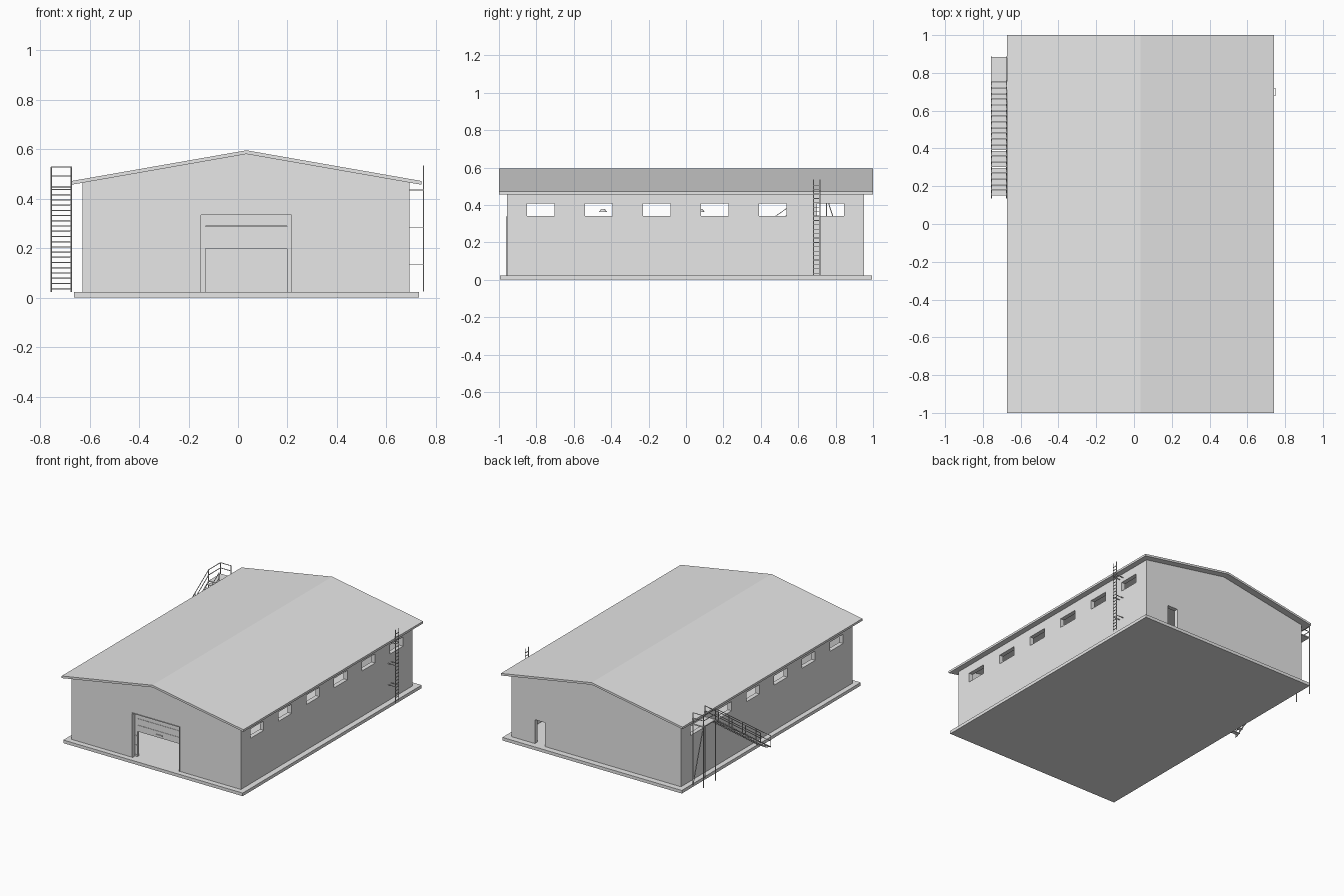
import bpy, bmesh, math
from mathutils import Vector

if "Cube" in bpy.data.objects:
    bpy.data.objects.remove(bpy.data.objects["Cube"])

gray = bpy.data.materials.new("plain_gray")
gray.diffuse_color = (0.8, 0.8, 0.8, 1)
gray.use_nodes = True
gray.node_tree.nodes["Principled BSDF"].inputs["Base Color"].default_value = gray.diffuse_color


def finish(name, bm):
    bmesh.ops.recalc_face_normals(bm, faces=bm.faces[:])
    me = bpy.data.meshes.new(name)
    bm.to_mesh(me)
    bm.free()
    me.materials.append(gray)
    ob = bpy.data.objects.new(name, me)
    bpy.context.collection.objects.link(ob)
    return ob


def add_box(bm, x0, x1, y0, y1, z0, z1):
    vs = bmesh.ops.create_cube(bm, size=1)["verts"]
    for v in vs:
        v.co = Vector(((x0 + x1) / 2 + v.co.x * (x1 - x0),
                       (y0 + y1) / 2 + v.co.y * (y1 - y0),
                       (z0 + z1) / 2 + v.co.z * (z1 - z0)))


def boxes(name, items):
    bm = bmesh.new()
    for it in items:
        add_box(bm, *it)
    return finish(name, bm)


def bars(name, segments, r=0.0025):
    """Thin square bars running between pairs of points."""
    bm = bmesh.new()
    for a, b in segments:
        a, b = Vector(a), Vector(b)
        d = b - a
        vs = bmesh.ops.create_cube(bm, size=1)["verts"]
        # keep the bar's side faces parallel to the building's axes
        up = Vector((1, 0, 0)) if abs(d.normalized().x) < 0.9 else Vector((0, 1, 0))
        side = d.normalized().cross(up).normalized()
        for v in vs:
            v.co = (a + b) / 2 + d * v.co.z + up * v.co.x * 2 * r + side * v.co.y * 2 * r
    return finish(name, bm)


def extrude_profile(name, pts, y0, y1):
    """Extrude an x-z outline along y."""
    bm = bmesh.new()
    f = bm.faces.new([bm.verts.new((x, y0, z)) for x, z in pts])
    new = bmesh.ops.extrude_face_region(bm, geom=[f])["geom"]
    bmesh.ops.translate(bm, vec=(0, y1 - y0, 0),
                        verts=[g for g in new if isinstance(g, bmesh.types.BMVert)])
    return finish(name, bm)


def cut(target, cutter):
    m = target.modifiers.new("cut", "BOOLEAN")
    m.operation, m.solver, m.object = "DIFFERENCE", "EXACT", cutter
    bpy.context.view_layer.objects.active = target
    bpy.ops.object.modifier_apply(modifier=m.name)
    bpy.data.objects.remove(cutter)


CX = 0.034                     # ridge line
WX0, WX1 = -0.628, 0.693       # walls
WY0, WY1 = -0.957, 0.953
FLOOR, T = 0.022, 0.03

# Foundation slab and roof
boxes("foundation_slab", [(-0.664, 0.733, -0.995, 0.995, 0, FLOOR)])
extrude_profile("roof", [(-0.673, 0.457), (CX, 0.581), (0.742, 0.457),
                         (0.742, 0.472), (CX, 0.596), (-0.673, 0.472)], -1, 1)

# Walls: gabled block, hollowed, with windows and doorways cut through
walls = extrude_profile("walls", [(WX0, FLOOR), (WX1, FLOOR), (WX1, 0.468),
                                  (CX, 0.584), (WX0, 0.468)], WY0, WY1)
cut(walls, boxes("hollow", [(WX0 + T, WX1 - T, WY0 + T, WY1 - T, -0.1, 0.8)]))
cut(walls, boxes("window_cutter", [(-0.9, 0.9, y - 0.073, y + 0.073, 0.342, 0.407)
                                   for y in (-0.777 + 0.31 * i for i in range(6))]))
DX0, DX1, DZ = -0.150, 0.216, 0.334
cut(walls, boxes("gate_cutter", [(DX0, DX1, -1.1, -0.9, -0.1, DZ)]))
cut(walls, boxes("back_door_cutter", [(0.43, 0.51, 0.9, 1.1, -0.1, 0.19)]))

# Large front gate: half-raised sections, rails, trim
gy = WY0 + T
boxes("gate_sections", [(DX0 - 0.005, DX1 + 0.005, gy, gy + 0.008, 0.198 + i * 0.046, 0.2425 + i * 0.046)
                        for i in range(3)]
      + [(DX0, DX1, gy + 0.012 + i * 0.046, gy + 0.056 + i * 0.046, 0.325, 0.333) for i in range(3)])
boxes("gate_handle", [(0.01, 0.06, gy - 0.006, gy, 0.212, 0.220)])
rails, brackets = [], []
for x, s in ((DX0, 1), (DX1, -1)):
    a, b = sorted((x, x + s * 0.018))
    rails.append((a, b, gy - 0.004, gy + 0.012, FLOOR, DZ - 0.005))
    for z in (0.03, 0.1, 0.165):
        brackets.append((a, b, gy - 0.008, gy - 0.004, z, z + 0.006))
boxes("gate_rails", rails)
boxes("gate_brackets", brackets)
boxes("gate_trim", [(DX0 - 0.003, DX0, WY0 - 0.006, WY0 + 0.01, FLOOR, DZ),
                    (DX1, DX1 + 0.003, WY0 - 0.006, WY0 + 0.01, FLOOR, DZ),
                    (DX0 - 0.003, DX1 + 0.003, WY0 - 0.006, WY0 + 0.01, DZ, DZ + 0.003)])

# Hanging lamps inside
bm = bmesh.new()
for y in (-0.444, 0.078, 0.60):
    for r1, r2, h, z in ((0.024, 0.008, 0.018, 0.37), (0.001, 0.001, 0.2, 0.479)):
        vs = bmesh.ops.create_cone(bm, cap_ends=True, segments=12,
                                   radius1=r1, radius2=r2, depth=h)["verts"]
        bmesh.ops.translate(bm, vec=(CX, y, z), verts=vs)
finish("ceiling_lamps", bm)

# Roof ladder on the right wall
LX, LY = 0.75, (0.682, 0.716)
seg = [((LX, y, 0.025), (LX, y, 0.535)) for y in LY]
seg += [((LX, LY[0], 0.035 + i * 0.0235), (LX, LY[1], 0.035 + i * 0.0235)) for i in range(21)]
seg += [((WX1 - 0.005, y, z), (LX, y, z)) for y in LY for z in (0.133, 0.283, 0.436)]
bars("wall_ladder", seg, 0.0018)

# Outside staircase on the left wall
SX0, SX1 = -0.755, -0.674
Y0, Y1, Y2, ZP = 0.15, 0.752, 0.883, 0.452
N = 20
rise, run = (ZP - 0.03) / N, (Y1 - Y0) / N
boxes("stair_treads", [(SX0, SX1, Y0 + i * run, Y0 + i * run + 0.027,
                        0.034 + i * rise, 0.039 + i * rise) for i in range(N)])
boxes("stair_platform", [(SX0, SX1, Y1, Y2, ZP - 0.008, ZP)])
stringers, handrails, posts = [], [], []
for x in (SX0, SX1):
    stringers.append(((x, Y0 - 0.01, 0.027), (x, Y1, ZP - 0.005)))
    for h in (0.04, 0.077):
        handrails.append(((x, Y0 - 0.015, 0.025 + h), (x, Y1, ZP + h)))
    handrails.append(((x, Y0 - 0.015, 0.022), (x, Y0 - 0.015, 0.102)))
    for f in (0.25, 0.5, 0.75):
        y, z = Y0 + f * (Y1 - Y0), 0.03 + f * (ZP - 0.03)
        handrails.append(((x, y, z), (x, y, z + 0.077)))
    for y in (Y1, Y2):
        posts.append(((x, y, 0.022), (x, y, ZP + 0.077)))
for h in (0.04, 0.077):
    handrails.append(((SX0, Y1, ZP + h), (SX0, Y2, ZP + h)))
    handrails.append(((SX0, Y2, ZP + h), (SX1, Y2, ZP + h)))
posts.append(((SX1, Y2, 0.03), (SX1, Y1, ZP - 0.01)))
bars("stair_stringers", stringers, 0.003)
bars("stair_handrails", handrails, 0.0018)
bars("platform_posts", posts, 0.0025)
